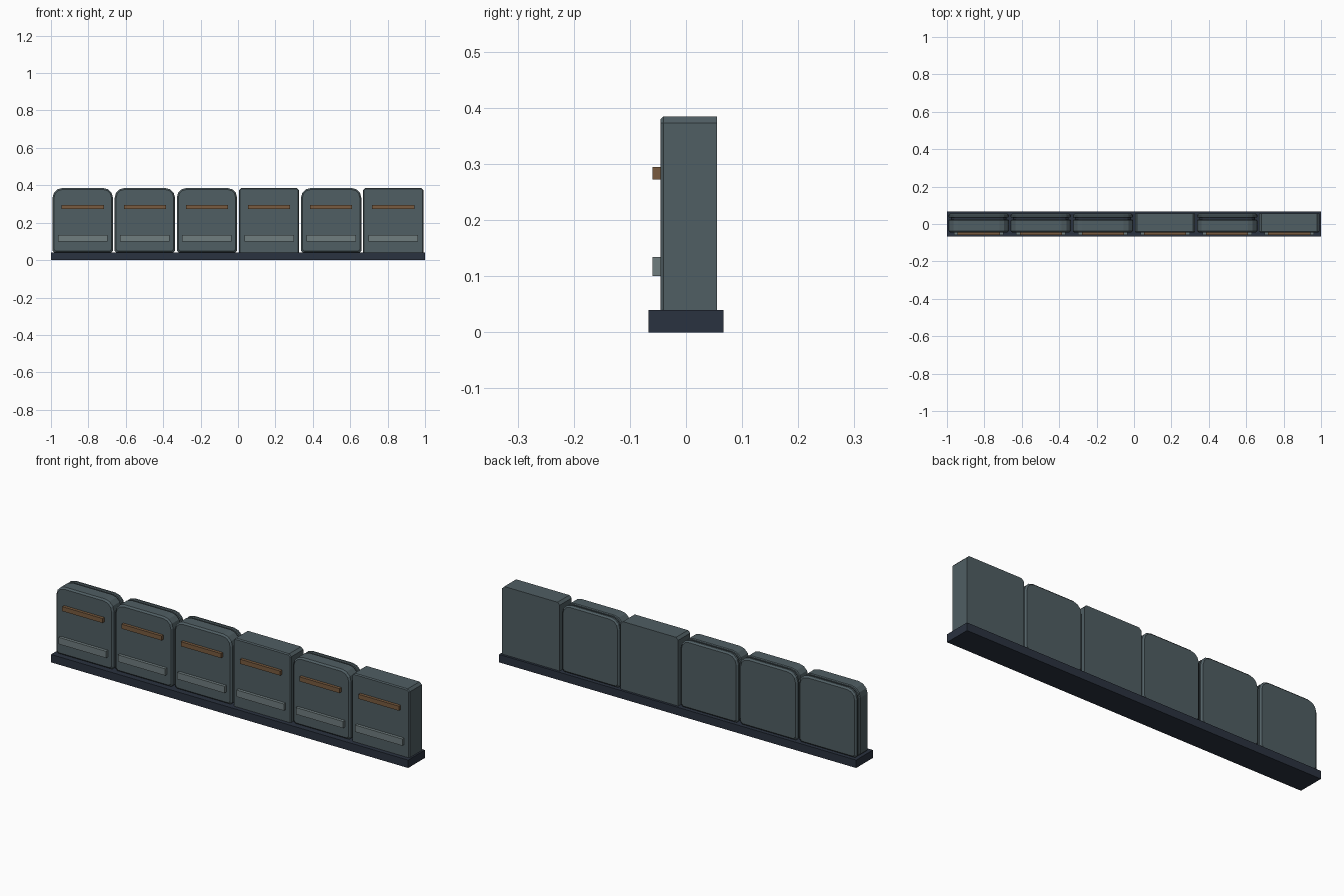
import bpy, bmesh, math

cube = bpy.data.objects.get("Cube")
if cube:
    bpy.data.objects.remove(cube, do_unlink=True)


def material(name, rgb):
    m = bpy.data.materials.new(name)
    m.use_nodes = True
    m.diffuse_color = (*rgb, 1)
    m.node_tree.nodes["Principled BSDF"].inputs["Base Color"].default_value = (*rgb, 1)
    return m


SLATE = material("slate_panel", (0.08, 0.112, 0.125))
NAVY = material("dark_navy", (0.023, 0.032, 0.05))
GREY = material("grey_strip", (0.16, 0.205, 0.212))
BRONZE = material("bronze_strip", (0.19, 0.105, 0.05))

BASE_TOP, TOP = 0.04, 0.385
WIDTH, PITCH = 0.322, 0.332
FRONT, BACK = -0.045, 0.055


def finish(name, bm, mat):
    bmesh.ops.recalc_face_normals(bm, faces=bm.faces)
    mesh = bpy.data.meshes.new(name)
    bm.to_mesh(mesh)
    bm.free()
    mesh.materials.append(mat)
    obj = bpy.data.objects.new(name, mesh)
    bpy.context.collection.objects.link(obj)
    return obj


def box(name, x, width, y0, y1, z0, z1, mat):
    bm = bmesh.new()
    bmesh.ops.create_cube(bm, size=1)
    for v in bm.verts:
        v.co.x = x + v.co.x * width
        v.co.y = (y0 + y1) / 2 + v.co.y * (y1 - y0)
        v.co.z = (z0 + z1) / 2 + v.co.z * (z1 - z0)
    return finish(name, bm, mat)


def outline(inset, corner, segments, foot):
    """Upright panel outline: rounded top corners, small chamfers at the foot."""
    half, z0, z1 = WIDTH / 2 - inset, BASE_TOP + min(inset, foot), TOP - inset
    r = max(corner - inset, 0.003)
    right = [(half - foot, z0), (half, z0 + foot)] if foot else [(half, z0)]
    for i in range(segments + 1):
        a = math.pi / 2 * i / segments
        right.append((half - r + r * math.cos(a), z1 - r + r * math.sin(a)))
    return right + [(-px, pz) for px, pz in reversed(right)]


def slab(name, x, y0, y1, corner, segments, foot, mat, front=0, back=0, inset=0):
    """Loft the outline along y with chamfered front and back rims."""
    stations = [(y0, inset + front)]
    if front:
        stations.append((y0 + front, inset))
    if back:
        stations.append((y1 - back, inset))
    stations.append((y1, inset + back))
    bm = bmesh.new()
    rings = [[bm.verts.new((x + px, y, pz))
              for px, pz in outline(d, corner, segments, foot)]
             for y, d in stations]
    count = len(rings[0])
    for a, b in zip(rings, rings[1:]):
        for i in range(count):
            j = (i + 1) % count
            bm.faces.new((a[i], a[j], b[j], b[i]))
    bm.faces.new(rings[0])
    bm.faces.new(rings[-1])
    return finish(name, bm, mat)


# Long plinth
box("plinth", 0, 2, -0.067, 0.067, 0, BASE_TOP, NAVY)

# Row of six panels: rounded two-layer ones and plain square ones
for n, kind in enumerate(("round", "round", "round", "square", "round", "square")):
    x = (n - 2.5) * PITCH
    tag = str(n + 1)
    if kind == "round":
        slab("panel_front_" + tag, x, FRONT, 0.024, 0.05, 3, 0.01, SLATE,
             front=0.008, back=0.004)
        slab("panel_core_" + tag, x, 0.022, 0.036, 0.05, 3, 0.01, NAVY, inset=0.012)
        slab("panel_back_" + tag, x, 0.034, BACK, 0.05, 3, 0.01, SLATE,
             front=0.004, back=0.008)
    else:
        slab("square_panel_" + tag, x, FRONT, BACK, 0.012, 1, 0, SLATE, front=0.005)
    # Raised strips on the front face
    box("upper_strip_" + tag, x, 0.225, -0.06, FRONT + 0.002, 0.272, 0.295, BRONZE)
    box("lower_strip_" + tag, x, 0.265, -0.06, FRONT + 0.002, 0.1, 0.134, GREY)
